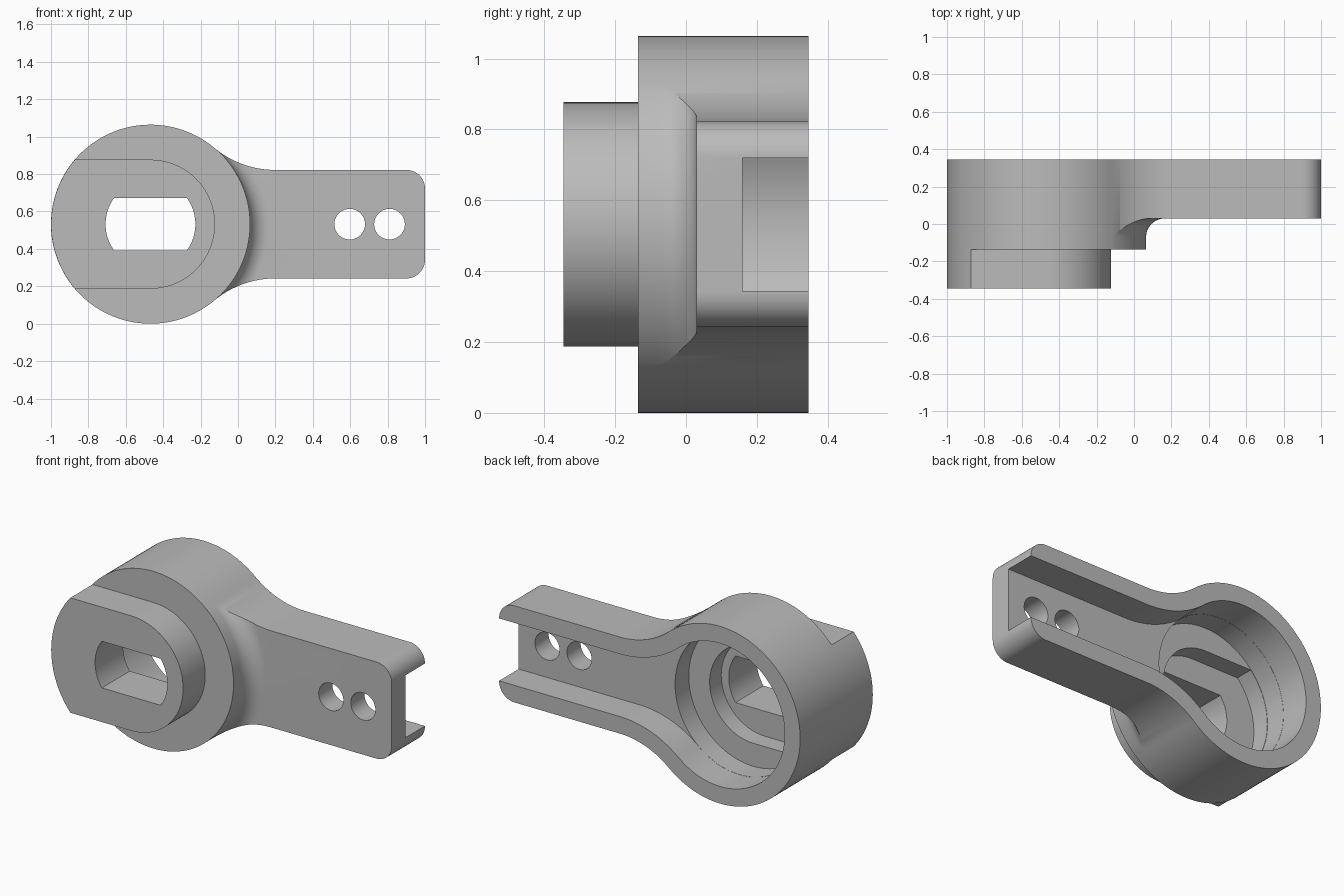
import bpy, bmesh
from math import sin, cos, pi, atan2, asin, hypot

if "Cube" in bpy.data.objects:
    bpy.data.objects.remove(bpy.data.objects["Cube"])

CX, CZ, R = -0.468, 0.532, 0.532      # centre and radius of the round head
BACK, FACE, ARM_FACE, HUB_FACE = 0.345, -0.135, 0.03, -0.345
WALL, ARM_HALF, FILLET_X = 0.1025, 0.29, 0.2

grey = bpy.data.materials.new("plain grey")
grey.use_nodes = True
colour = (0.5, 0.5, 0.5, 1)
grey.diffuse_color = colour
grey.node_tree.nodes["Principled BSDF"].inputs["Base Color"].default_value = colour


def arc(x, z, r, start, end, n=32):
    steps = [start + (end - start) * i / n for i in range(n + 1)]
    return [(x + r * cos(a), z + r * sin(a)) for a in steps]


def finish(bm, name):
    bmesh.ops.remove_doubles(bm, verts=bm.verts, dist=1e-5)
    bmesh.ops.recalc_face_normals(bm, faces=bm.faces)
    mesh = bpy.data.meshes.new(name)
    bm.to_mesh(mesh)
    bm.free()
    mesh.materials.append(grey)
    obj = bpy.data.objects.new(name, mesh)
    bpy.context.collection.objects.link(obj)
    return obj


def slab(name, points, y0, y1):
    """Extrude an outline, given relative to the centre height, along y."""
    bm = bmesh.new()
    verts = [bm.verts.new((x, y0, CZ + z)) for x, z in points]
    bmesh.ops.remove_doubles(bm, verts=verts, dist=1e-5)
    face = bm.faces.new(list(bm.verts))
    new = bmesh.ops.extrude_face_region(bm, geom=[face])["geom"]
    moved = [v for v in new if isinstance(v, bmesh.types.BMVert)]
    bmesh.ops.translate(bm, verts=moved, vec=(0, y1 - y0, 0))
    return finish(bm, name)


def spoon(inset, end):
    """Round head flowing into a straight arm through two tangent fillets."""
    a = FILLET_X - CX
    f = (a * a + ARM_HALF ** 2 - R * R) / (2 * (R - ARM_HALF))
    fz, t = ARM_HALF + f, atan2(ARM_HALF + f, a)
    half = ARM_HALF - inset
    pts = arc(CX, 0, R - inset, t, 2 * pi - t, 96)
    pts += arc(FILLET_X, -fz, f + inset, pi - t, pi / 2)
    if inset:
        pts += [(end, -half), (end, half)]
    else:
        c = 0.1
        pts += arc(end - c, c - half, c, -pi / 2, 0, 12)
        pts += arc(end - c, half - c, c, 0, pi / 2, 12)
    pts += arc(FILLET_X, fz, f + inset, 1.5 * pi, pi + t)
    return pts


def half_round(h, r):
    """Round on the arm side, flat above and below, bounded by a larger circle."""
    t = asin(h / r)
    return arc(CX, 0, h, -pi / 2, pi / 2, 48) + arc(CX, 0, r, pi - t, pi + t)


def boolean(target, tool, operation):
    mod = target.modifiers.new(operation.lower(), 'BOOLEAN')
    mod.object, mod.operation, mod.solver = tool, operation, 'EXACT'
    bpy.context.view_layer.objects.active = target
    bpy.ops.object.modifier_apply(modifier=mod.name)
    bpy.data.objects.remove(tool)


def fillet_cutter():
    """Ring that lowers the arm face and leaves a fillet around the head."""
    r0, c = R + 0.0007, 0.1
    section = [(r0, -0.6)] + [
        (r0 + c + c * cos(a), ARM_FACE - c + c * sin(a))
        for a in [pi - pi / 2 * i / 12 for i in range(13)]] + [
        (2.2, ARM_FACE), (2.2, -0.6)]
    bm = bmesh.new()
    n = 144
    rings = [[bm.verts.new((CX + r * cos(k * 2 * pi / n), y, CZ + r * sin(k * 2 * pi / n)))
              for r, y in section] for k in range(n)]
    for k in range(n):
        a, b = rings[k], rings[(k + 1) % n]
        for i in range(len(section)):
            j = (i + 1) % len(section)
            bm.faces.new((a[i], a[j], b[j], b[i]))
    return finish(bm, "fillet_cutter")


# Head and arm
body = slab("lever_arm", spoon(0, 1.0), FACE, BACK)
boolean(body, fillet_cutter(), 'DIFFERENCE')

# Raised hub on the front
boolean(body, slab("hub", half_round(0.345, R - 0.0007), HUB_FACE, -0.1), 'UNION')

# Open channel in the back, round well and flat-sided recess
boolean(body, slab("channel", spoon(WALL, 1.2), 0.16, 0.6), 'DIFFERENCE')
inner = R - WALL
boolean(body, slab("well", arc(CX, 0, inner - 0.001, 0, 2 * pi, 128), 0.03, 0.25), 'DIFFERENCE')
boolean(body, slab("recess", half_round(0.29, inner - 0.003), -0.08, 0.2), 'DIFFERENCE')

# Shaft hole with two flats
t = asin(0.14 / 0.24)
shaft = arc(CX, 0, 0.24, -t, t) + arc(CX, 0, 0.24, pi - t, pi + t)
boolean(body, slab("shaft_hole", shaft, -0.6, 0.1), 'DIFFERENCE')

# Two screw holes in the arm
for x in (0.597, 0.81):
    boolean(body, slab("screw_hole", arc(x, 0, 0.082, 0, 2 * pi, 48), -0.2, 0.3), 'DIFFERENCE')

bpy.ops.object.select_all(action='DESELECT')
body.select_set(True)
bpy.context.view_layer.objects.active = body
bpy.ops.object.shade_smooth_by_angle(angle=0.5)
